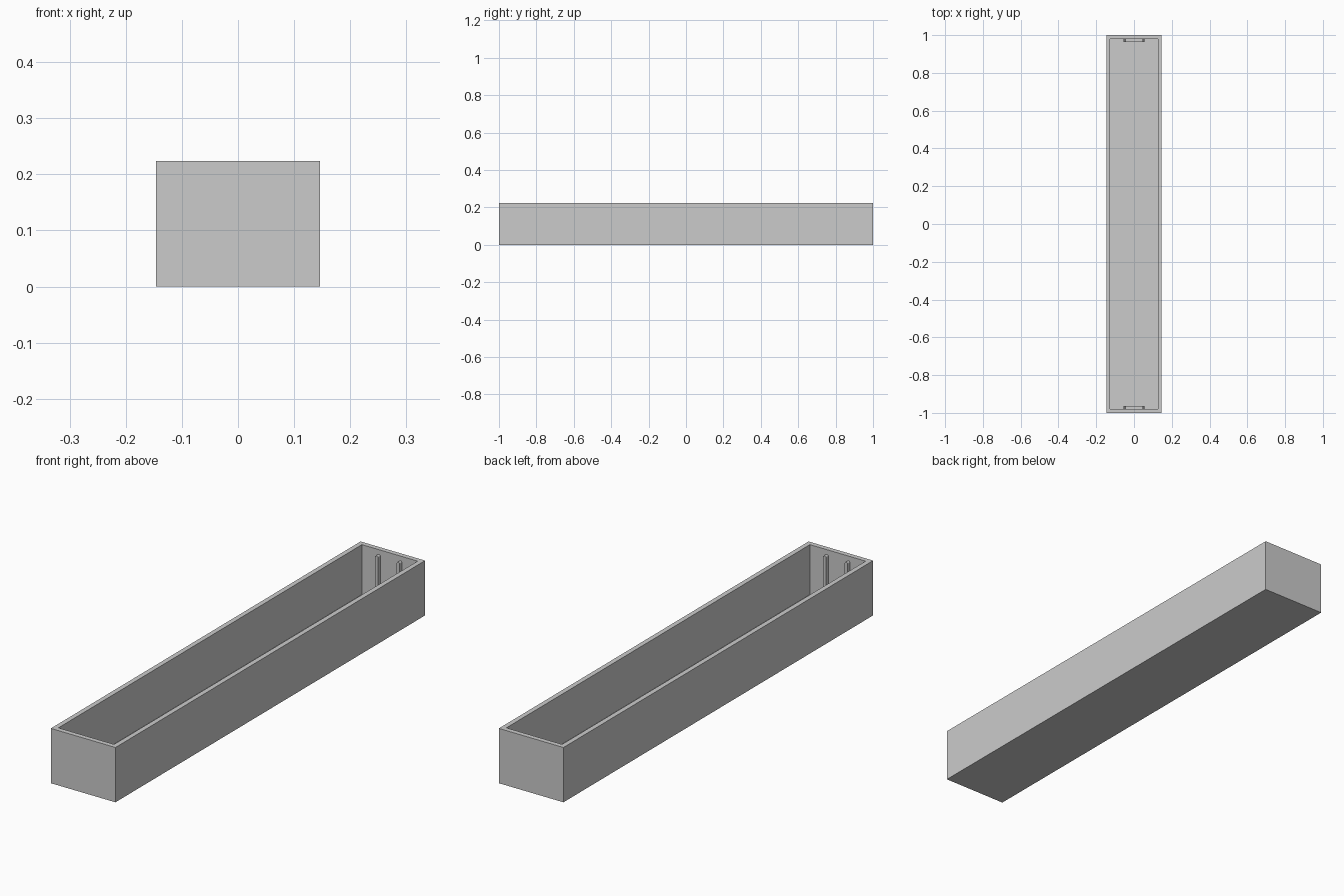
import bpy, bmesh, math
from mathutils import Vector

if "Cube" in bpy.data.objects:
    bpy.data.objects.remove(bpy.data.objects["Cube"], do_unlink=True)

HALF_X, HALF_Y, HEIGHT = 0.146, 1.0, 0.224
WALL, FLOOR = 0.02, 0.02
RIB_X, RIB_W, RIB_DEPTH, RIB_TOP = 0.049, 0.013, 0.016, 0.205

grey = bpy.data.materials.new("plain grey")
grey.use_nodes = True
colour = (0.6, 0.6, 0.6, 1)
grey.diffuse_color = colour
grey.node_tree.nodes["Principled BSDF"].inputs["Base Color"].default_value = colour


def finish(name, bm):
    bmesh.ops.recalc_face_normals(bm, faces=bm.faces)
    mesh = bpy.data.meshes.new(name)
    bm.to_mesh(mesh)
    bm.free()
    mesh.materials.append(grey)
    obj = bpy.data.objects.new(name, mesh)
    bpy.context.collection.objects.link(obj)
    return obj


def extruded_profile(name, points, y, depth):
    """Extrude an x-z outline along y."""
    bm = bmesh.new()
    face = bm.faces.new([bm.verts.new((x, y, z)) for x, z in points])
    grown = bmesh.ops.extrude_face_region(bm, geom=[face])["geom"]
    verts = [g for g in grown if isinstance(g, bmesh.types.BMVert)]
    bmesh.ops.translate(bm, verts=verts, vec=Vector((0, depth, 0)))
    return finish(name, bm)


# Open trough: a box whose top is inset to form the rim, then sunk to the floor
bm = bmesh.new()
bmesh.ops.create_cube(bm, size=1)
bmesh.ops.scale(bm, verts=bm.verts, vec=(2 * HALF_X, 2 * HALF_Y, HEIGHT))
bmesh.ops.translate(bm, verts=bm.verts, vec=(0, 0, HEIGHT / 2))
top = max(bm.faces, key=lambda f: f.calc_center_median().z)
bmesh.ops.inset_region(bm, faces=[top], thickness=WALL, use_even_offset=True)
grown = bmesh.ops.extrude_face_region(bm, geom=[top])["geom"]
if top.is_valid:
    bmesh.ops.delete(bm, geom=[top], context="FACES_ONLY")
sunk = [g for g in grown if isinstance(g, bmesh.types.BMVert)]
bmesh.ops.translate(bm, verts=sunk, vec=(0, 0, FLOOR - HEIGHT))
finish("trough", bm)

# Round-topped guide ribs joined by a low bar, inside each end wall
r = RIB_W / 2
arch = [(r * math.cos(math.pi * i / 8), RIB_TOP - r + r * math.sin(math.pi * i / 8))
        for i in range(9)]
rib = [(r, FLOOR)] + arch + [(-r, FLOOR)]
bar_half, bar_top = RIB_X - r, FLOOR + RIB_W
bar = [(-bar_half, FLOOR), (bar_half, FLOOR), (bar_half, bar_top), (-bar_half, bar_top)]
for end, side in (("front", -1), ("back", 1)):
    wall_y = side * (HALF_Y - WALL)
    for label, sx in (("left", 1), ("right", -1)):
        outline = [(x + sx * RIB_X, z) for x, z in rib]
        extruded_profile(f"{end}_{label}_rib", outline, wall_y, -side * RIB_DEPTH)
    extruded_profile(f"{end}_rib_bar", bar, wall_y, -side * RIB_DEPTH)
